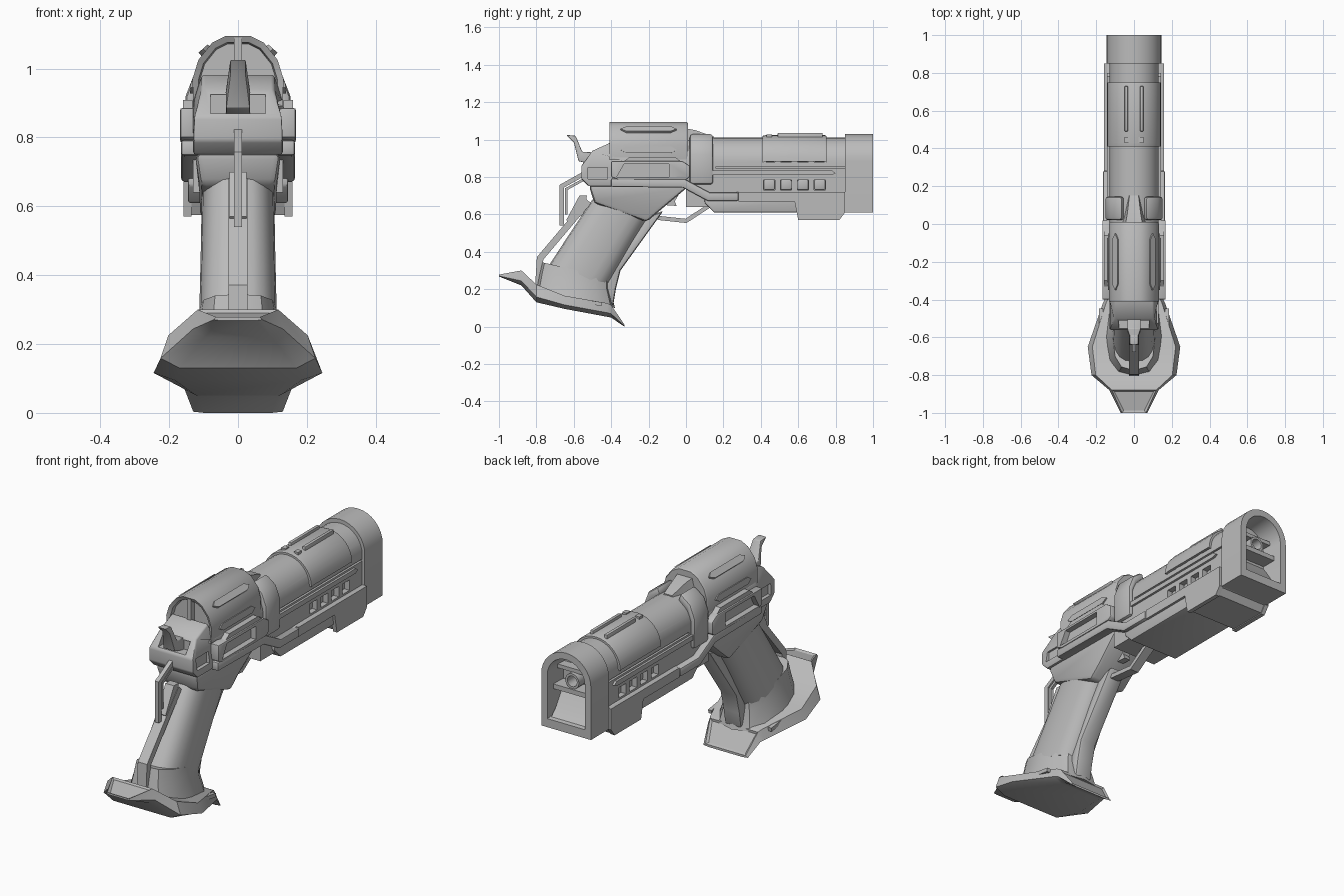
import bpy, bmesh, math
from mathutils import Matrix, Vector

if "Cube" in bpy.data.objects:
    bpy.data.objects.remove(bpy.data.objects["Cube"])

metal = bpy.data.materials.new("grey_metal")
metal.diffuse_color = (0.5, 0.5, 0.5, 1)
metal.use_nodes = True
metal.node_tree.nodes["Principled BSDF"].inputs["Base Color"].default_value = metal.diffuse_color


def make(name, verts, faces, mirror=False, bevel=0):
    me = bpy.data.meshes.new(name)
    me.from_pydata([tuple(v) for v in verts], [], faces)
    bm = bmesh.new()
    bm.from_mesh(me)
    bmesh.ops.recalc_face_normals(bm, faces=bm.faces)
    bm.to_mesh(me)
    bm.free()
    me.materials.append(metal)
    ob = bpy.data.objects.new(name, me)
    bpy.context.collection.objects.link(ob)
    if bevel:
        m = ob.modifiers.new("bevel", 'BEVEL')
        m.width, m.segments, m.limit_method = bevel, 2, 'ANGLE'
        m.angle_limit = math.radians(35)
    if mirror:
        m = ob.modifiers.new("mirror", 'MIRROR')
        m.use_mirror_merge = False
    return ob


def loft(name, rings, **kw):
    n = len(rings[0])
    faces = [[r * n + i, r * n + (i + 1) % n, (r + 1) * n + (i + 1) % n, (r + 1) * n + i]
             for r in range(len(rings) - 1) for i in range(n)]
    faces += [list(range(n))[::-1], [(len(rings) - 1) * n + i for i in range(n)]]
    return make(name, [v for r in rings for v in r], faces, **kw)


def side(name, pts, x0, x1, **kw):
    """Side (y, z) outline extruded across x."""
    return loft(name, [[(x, y, z) for y, z in pts] for x in (x0, x1)], **kw)


def box(name, x0, x1, y0, y1, z0, z1, **kw):
    return side(name, [(y0, z0), (y1, z0), (y1, z1), (y0, z1)], x0, x1, **kw)


def strip(name, path, t, x0, x1, **kw):
    """Bent bar of thickness t along a side-view path."""
    p = [Vector(q) for q in path]
    left, right = [], []
    for i, q in enumerate(p):
        d1 = (q - p[max(i - 1, 0)]).normalized()
        d2 = (p[min(i + 1, len(p) - 1)] - q).normalized()
        d = (d1 + d2).normalized()
        ref = d2 if d2.length else d1
        nrm = Vector((-d.y, d.x)) * (t / 2 / max(d.dot(ref), 0.5))
        left.append(q + nrm)
        right.append(q - nrm)
    return side(name, left + right[::-1], x0, x1, **kw)


def arch(w, zb, zt, y, n=16):
    """Round-topped (x, z) section at depth y."""
    pts = [(w, y, zb)]
    pts += [(w * math.cos(math.pi * i / n), y, zt - w + w * math.sin(math.pi * i / n)) for i in range(n + 1)]
    return pts + [(-w, y, zb)]


def cut(target, cutter):
    m = target.modifiers.new("cut", 'BOOLEAN')
    m.object, m.operation, m.solver = cutter, 'DIFFERENCE', 'EXACT'
    cutter.hide_render = True
    cutters.append(cutter)


cutters = []

# Muzzle block with recessed opening
loft("muzzle", [arch(.145, .61, 1.03, .85), arch(.145, .61, 1.03, 1.0),
                arch(.11, .655, .995, 1.0), arch(.10, .67, .985, .88)])
box("muzzle_shelf", -.102, .102, .87, .96, .80, .825)
box("muzzle_upper_bar", -.10, .10, .87, .93, .90, .92)
side("muzzle_ramp", [(.87, .66), (.98, .66), (.94, .70), (.90, .76), (.87, .80)], -.10, .10)
bore = [[(r * math.cos(a * math.pi / 10), y, .862 + r * math.sin(a * math.pi / 10)) for a in range(20)]
        for y, r in ((.87, .04), (.95, .04), (.95, .028), (.88, .028))]
loft("bore", bore)

# Barrel body with two rows of ports
barrel = loft("barrel", [arch(.13, .64, 1.01, 0), arch(.13, .64, 1.01, .86)])
for i in range(4):
    y = .415 + .09 * i
    for z in (.73, .88):
        cut(barrel, box("port_cutter", .095, .2, y, y + .06, z, z + .055, mirror=True))
        side("port_insert", [(y, z), (y + .06, z), (y + .06, z + .055), (y, z + .055)], .09, .105,
             mirror=True, bevel=.008)
cut(barrel, box("groove_cutter", .118, .2, .16, .86, .845, .855, mirror=True))
side("side_rail", [(.13, .81), (.78, .81), (.80, .82), (.78, .835), (.13, .835)], .12, .142, mirror=True)
# Upper barrel cover with ridges
loft("barrel_cover", [arch(.142, .94, 1.02, .41)[1:-1], arch(.142, .94, 1.024, .43)[1:-1],
                      arch(.142, .94, 1.024, .74)[1:-1], arch(.142, .94, 1.02, .75)[1:-1]])
box("cover_ridge", .032, .05, .49, .73, .99, 1.035, mirror=True, bevel=.004)
box("cover_stud", .025, .05, .43, .46, .99, 1.028, mirror=True)

# Lower housing under the barrel
side("lower_housing", [(.10, .66), (.15, .61), (.85, .61), (.85, .72), (.28, .72), (.10, .69)],
     -.145, .145, bevel=.006)
side("housing_fin", [(.28, .67), (.58, .67), (.60, .57), (.82, .57), (.85, .61), (.85, .72), (.28, .72)],
     .135, .158, mirror=True)
side("housing_keel", [(.59, .615), (.61, .575), (.82, .575), (.845, .615)], -.136, .136)
# Side pipe running from the frame to the housing
strip("side_pipe", [(-.40, .77), (-.01, .765), (.12, .695), (.28, .695)], .045, .11, .165, mirror=True, bevel=.008)
box("upper_side_strip", .12, .158, .28, .85, .70, .72, mirror=True)

# Saddle band wrapping the rear of the barrel
band = [(.15, .76), (.152, .92), (.125, .99), (.065, 1.035), (.05, .99), (.10, .95), (.12, .9), (.12, .76)]
loft("saddle_band", [[(x, y, z) for x, z in band] for y in (.02, .145)], mirror=True, bevel=.015)
loft("sight_ramp", [[(-w, y, .95), (w, y, .95), (w * .6, y, z), (-w * .6, y, z)]
                    for y, w, z in ((0, .075, 1.06), (.05, .06, 1.05), (.15, .04, 1.015))])

# Drum housing on top of the frame
half = [(.13, .89), (.132, .97), (.115, 1.025), (.075, 1.075), (.035, 1.095)]


def drum_ring(y, s):
    p = half + [(-x, z) for x, z in half[::-1]]
    return [(x * s, y, .95 + (z - .95) * s) for x, z in p]


loft("drum", [drum_ring(-.38, .84), drum_ring(-.40, .87), drum_ring(-.41, 1), drum_ring(0, 1), drum_ring(.01, .96)])
box("drum_rear_bar", -.012, .012, -.41, -.37, .93, 1.09)
for z, x, ang in ((1.052, .096, 48), (.945, .13, 4)):
    ob = side("drum_rail", [(-.35, 0), (-.32, .018), (-.08, .018), (-.05, 0), (-.08, -.018), (-.32, -.018)],
              -.008, .008, mirror=True)
    ob.data.transform(Matrix.Translation((x, 0, z)) @ Matrix.Rotation(-math.radians(ang), 4, 'Y'))

# Frame, narrowing toward the top and bottom
frame = side("frame", [(-.56, .79), (-.52, .75), (.04, .75), (.06, .80), (.04, .90), (-.38, .91),
                       (-.40, .985), (-.50, .94), (-.56, .86)], -.13, .13, bevel=.008)
for v in frame.data.vertices:
    if v.co.z > .93:
        v.co.x *= .8
cut(frame, box("rear_pocket_cutter", -.08, .08, -.60, -.50, .87, .925))
cut(frame, box("rear_side_cutter", .11, .2, -.525, -.42, .79, .85, mirror=True))
lower = side("lower_frame", [(-.52, .755), (-.49, .66), (-.21, .56), (-.14, .62), (.02, .755)],
             -.125, .125, bevel=.02)
for v in lower.data.vertices:
    if v.co.z < .7:
        v.co.x *= .88

# Side panels with sunken windows
panel = side("side_panel", [(-.40, .80), (-.36, .785), (.0, .785), (.02, .80), (.02, .86), (-.02, .885), (-.40, .885)],
             .12, .168, mirror=True, bevel=.006)
cut(panel, side("window_cutter", [(-.37, .80), (-.09, .80), (-.09, .87), (-.33, .87)], .138, .2, mirror=True))
side("panel_top_strip", [(-.33, .885), (-.03, .885), (-.06, .908), (-.30, .908)], .12, .16, mirror=True)

# Hammer
hammer = side("hammer", [(-.64, 1.025), (-.59, 1.02), (-.555, .935), (-.48, .93), (-.48, .86), (-.575, .885),
                         (-.60, .985)], -.035, .035, bevel=.004)
for v in hammer.data.vertices:
    if v.co.z > .95:
        v.co.x *= .65

# Trigger and guard
strip("trigger_guard", [(-.20, .60), (-.14, .58), (0, .565), (.13, .65)], .022, -.025, .025)
side("trigger", [(-.14, .70), (-.03, .74), (-.03, .72), (-.06, .67), (-.05, .645), (-.12, .65)], -.018, .018)

# Grip body: rounded section lofted along the slant


def oval(back, front, w, n=20, e=.75):
    out = []
    for i in range(n):
        a = 2 * math.pi * i / n
        c, s = math.cos(a), math.sin(a)
        c = math.copysign(abs(c) ** e, c)
        s = math.copysign(abs(s) ** e, s)
        t = (c + 1) / 2
        out.append((w * s, back[0] + (front[0] - back[0]) * t, back[1] + (front[1] - back[1]) * t))
    return out


loft("grip", [oval((-.50, .68), (-.18, .61), .105), oval((-.62, .50), (-.28, .45), .108),
              oval((-.75, .30), (-.41, .23), .113)])
loft("grip_collar", [oval((-.775, .345), (-.405, .26), .112, 12), oval((-.79, .28), (-.405, .20), .122, 12),
                     oval((-.81, .18), (-.38, .10), .15, 12)])
side("front_strap", [(-.22, .58), (-.12, .62), (-.35, .30), (-.375, .20), (-.39, .11), (-.46, .12),
                     (-.48, .22), (-.40, .33)], -.05, .05, bevel=.015)
strip("back_strap", [(-.52, .67), (-.56, .625), (-.78, .365), (-.79, .20)], .035, -.027, .027)
side("back_strap_lug", [(-.57, .70), (-.53, .70), (-.55, .60), (-.62, .55), (-.64, .57)], -.025, .025)
# Thin loop behind the frame
strip("rear_loop", [(-.54, .82), (-.665, .75), (-.665, .54)], .024, -.011, .011)
strip("rear_loop_inner", [(-.54, .79), (-.64, .735), (-.64, .60)], .014, -.008, .008)

# Flared base plate: sections of (y, half width, top z, bottom z)
base = [(-1, .07, .278, .268), (-.88, .13, .30, .22), (-.80, .225, .225, .13), (-.65, .245, .165, .095),
        (-.42, .165, .125, .052), (-.40, .155, .115, .048), (-.33, .13, .012, 0)]
plate = loft("base_plate", [[(-w, y, b + (t - b) * .3), (-w * .9, y, t), (w * .9, y, t), (w, y, b + (t - b) * .3),
                             (w * .75, y, b), (-w * .75, y, b)] for y, w, t, b in base])
# Sunken panels on the tail and the toe
bm = bmesh.new()
bm.from_mesh(plate.data)
bm.faces.ensure_lookup_table()
for f in [f for f in bm.faces if len(f.verts) == 4]:
    c = f.calc_center_median()
    if abs(c.x) < .01 and f.normal.z > .2 and (c.y < -.9 or c.y > -.39):
        bmesh.ops.inset_individual(bm, faces=[f], thickness=.015, depth=-.008)
bm.to_mesh(plate.data)
bm.free()
strip("base_rim", [(-.80, .205), (-.65, .15), (-.45, .12)], .02, .165, .185, mirror=True)

# Apply modifiers, drop cutters, smooth the curved surfaces
bpy.ops.object.select_all(action='SELECT')
bpy.context.view_layer.objects.active = frame
bpy.ops.object.convert(target='MESH')
for c in cutters:
    bpy.data.objects.remove(c)
bpy.ops.object.select_all(action='SELECT')
bpy.context.view_layer.objects.active = frame
bpy.ops.object.shade_smooth_by_angle(angle=math.radians(32))
